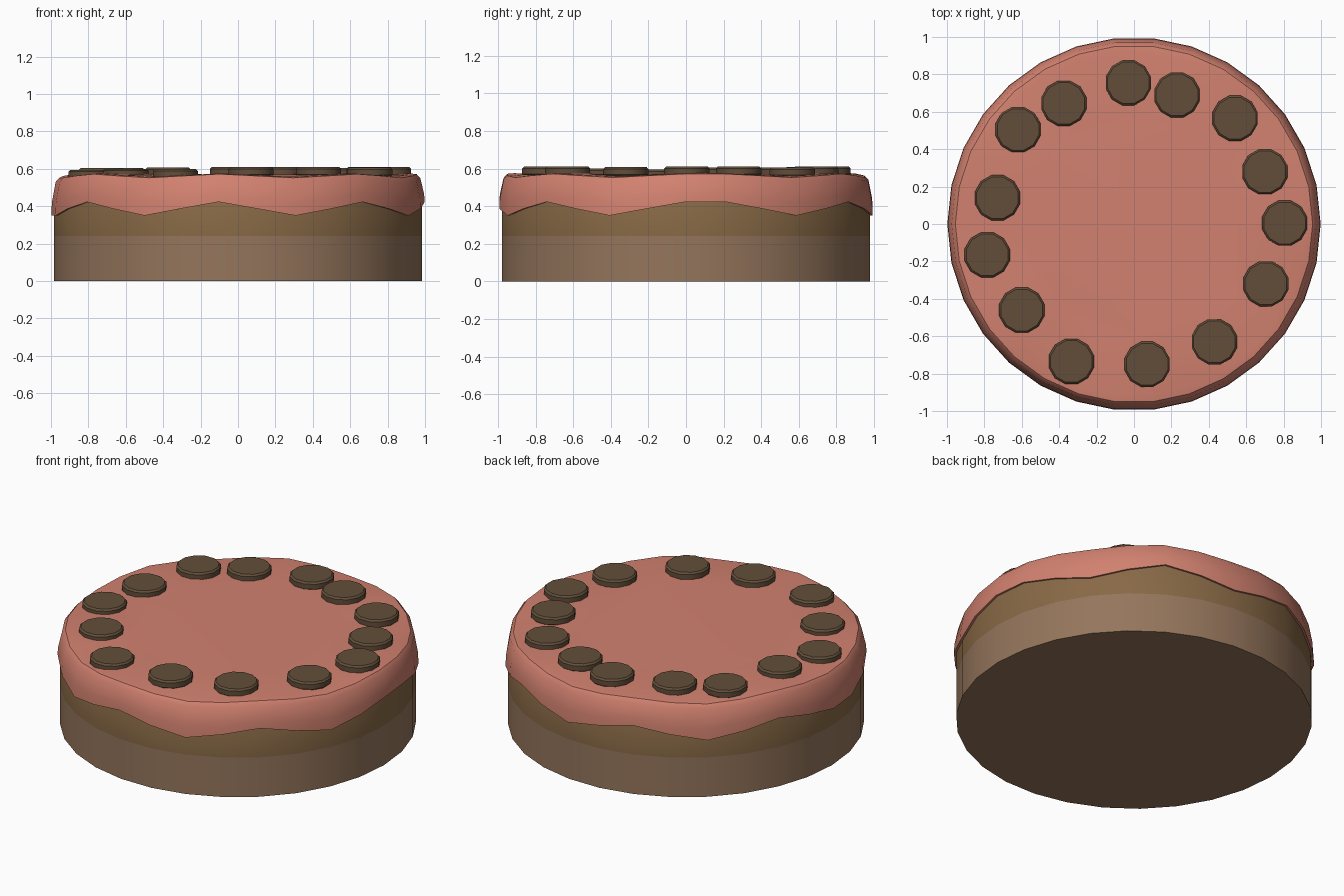
import bpy, math

if "Cube" in bpy.data.objects:
    bpy.data.objects.remove(bpy.data.objects["Cube"])

N = 30  # sides of the cake


def material(name, rgb):
    m = bpy.data.materials.new(name)
    m.diffuse_color = (*rgb, 1)
    m.use_nodes = True
    m.node_tree.nodes["Principled BSDF"].inputs["Base Color"].default_value = m.diffuse_color
    return m


def lathe(name, rings, sides, mats, band_mats=None, offset=(0, 0, 0), angle=35):
    """Closed solid from rings of (radius, z or function of side index)."""
    verts, faces, idx = [], [], []
    for r, z in rings:
        for k in range(sides):
            a = 2 * math.pi * k / sides
            verts.append((r * math.cos(a), r * math.sin(a), z(k) if callable(z) else z))
    for i in range(len(rings) - 1):
        for k in range(sides):
            j = (k + 1) % sides
            faces.append((i * sides + k, i * sides + j, (i + 1) * sides + j, (i + 1) * sides + k))
            idx.append(band_mats[i] if band_mats else 0)
    # end caps
    last = (len(rings) - 1) * sides
    faces += [tuple(reversed(range(sides))), tuple(range(last, last + sides))]
    idx += [0, idx[-1]]
    me = bpy.data.meshes.new(name)
    me.from_pydata(verts, [], faces)
    for m in mats:
        me.materials.append(m)
    for p, i in zip(me.polygons, idx):
        p.material_index = i
    ob = bpy.data.objects.new(name, me)
    ob.location = offset
    bpy.context.collection.objects.link(ob)
    bpy.ops.object.select_all(action='DESELECT')
    ob.select_set(True)
    bpy.context.view_layer.objects.active = ob
    bpy.ops.object.shade_smooth_by_angle(angle=math.radians(angle))
    return ob


sponge_light = material("sponge_light", (0.30, 0.18, 0.107))
sponge_dark = material("sponge_dark", (0.246, 0.141, 0.061))
icing = material("icing", (0.64, 0.22, 0.16))
chocolate = material("chocolate", (0.122, 0.076, 0.042))


# Drip wave: 1 at a crest, 0 at a drip tip
def wave(k):
    t = k - 1 if 1 <= k <= 15 else (30 - k) % 30
    if t % 2:
        return 0.5
    return 1.0 if t % 4 == 0 else 0.0


def wavy(low, high):
    return lambda k: low + (high - low) * wave(k)


# Two-layer sponge
lathe("cake_sponge", [(0.985, 0), (0.985, 0.24), (0.985, 0.45), (0.95, 0.53)],
      N, [sponge_light, sponge_dark], [0, 1, 1])

# Icing with dripping lower edge and softly waving rim
lathe("icing_layer", [(0.975, wavy(0.352, 0.425)), (0.998, wavy(0.35, 0.423)),
                      (0.995, wavy(0.42, 0.465)), (0.975, wavy(0.53, 0.55)),
                      (0.955, wavy(0.552, 0.572)), (0.92, wavy(0.558, 0.575)),
                      (0.6, 0.57)], N, [icing])

# Chocolate buttons: x, y, top height
buttons = [(-0.03, 0.755, 0.61), (0.23, 0.69, 0.61), (0.54, 0.565, 0.605),
           (0.70, 0.28, 0.61), (0.805, 0.005, 0.61), (0.705, -0.32, 0.607),
           (0.43, -0.63, 0.61), (0.07, -0.75, 0.61), (-0.335, -0.735, 0.598),
           (-0.60, -0.46, 0.60), (-0.785, -0.165, 0.595), (-0.73, 0.14, 0.605),
           (-0.62, 0.505, 0.605), (-0.375, 0.645, 0.607)]
for i, (x, y, top) in enumerate(buttons):
    ob = lathe(f"chocolate_button_{i + 1}",
               [(0.115, -0.05), (0.125, -0.04), (0.125, -0.01), (0.115, 0)],
               12, [chocolate], offset=(x, y, top))
    ob.rotation_euler.z = math.radians(15)
